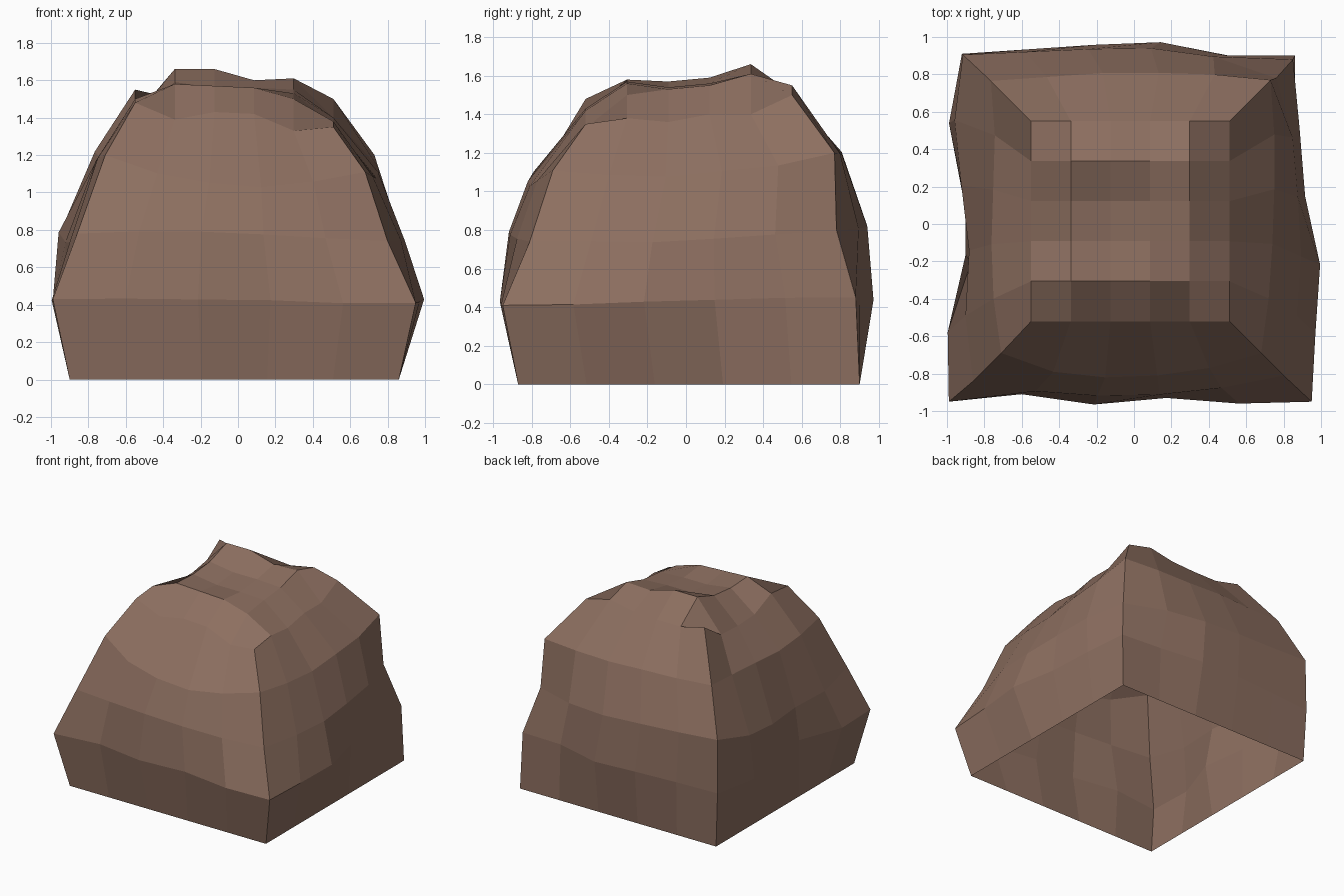
import bpy, bmesh, math, random
from mathutils import Vector

random.seed(4)
cube = bpy.data.objects.get("Cube")
if cube:
    bpy.data.objects.remove(cube, do_unlink=True)

CELLS = 5  # facets along each side

# Corner points of each level, front-left of the grid first, counter-clockwise
FOOT = [(-.9, -.87, 0), (.86, -.87, 0), (.86, .9, 0), (-.9, .9, 0)]
WAIST = [(-.99, -.95, .43), (.95, -.95, .41), (.85, .88, .45), (-.92, .91, .44)]
CHEST = [(-.86, -.84, .78), (.8, -.81, .74), (.76, .78, .8), (-.915, .905, .87)]
SHOULDER = [(-.71, -.69, 1.2), (.68, -.69, 1.11), (.73, .77, 1.2), (-.765, .765, 1.22)]

# Heights of the crown, one row per step from front to back
CROWN = [
    (1.48, 1.39, 1.43, 1.42, 1.33, 1.35),
    (1.5, 1.58, 1.57, 1.56, 1.5, 1.38),
    (1.41, 1.57, 1.54, 1.54, 1.53, 1.36),
    (1.4, 1.59, 1.56, 1.56, 1.55, 1.4),
    (1.41, 1.66, 1.66, 1.6, 1.61, 1.4),
    (1.55, 1.5, 1.5, 1.51, 1.55, 1.5),
]

# Outward directions of the front, +x, back and -x sides
OUTWARD = [Vector((0, -1, 0)), Vector((1, 0, 0)), Vector((0, 1, 0)), Vector((-1, 0, 0))]
FLAT = [(0, 0, 0, 0)] * 4
WAIST_PUSH = [(-.04, .015, -.02, .01), (.04, .085, .025, .015),
              (.015, .08, .06, .03), (.055, -.03, -.09, .02)]
CHEST_PUSH = [(.06, .09, .09, .06), (.08, .11, .1, .08),
              (.09, .11, .08, .04), (.055, .03, 0, .03)]
SHOULDER_PUSH = [(.1, .13, .12, .08), (.03, .04, .04, .03),
                 (.03, .04, .04, .02), (-.01, .01, .03, .03)]


def level(bm, corners, push, sag=(0, 0, 0, 0), jitter=0.0):
    """Ring of vertices between four corners, pushed outward along each side."""
    ring = []
    for side in range(4):
        start, end = Vector(corners[side]), Vector(corners[(side + 1) % 4])
        for i in range(CELLS):
            point = start.lerp(end, i / CELLS)
            if i:
                point += OUTWARD[side] * push[side][i - 1]
                point.z -= sag[side] * math.sin(math.pi * i / CELLS)
                point.z += random.uniform(-jitter, jitter)
            ring.append(bm.verts.new(point))
    return ring


def make_material(name, color):
    mat = bpy.data.materials.new(name)
    mat.use_nodes = True
    mat.diffuse_color = color
    mat.node_tree.nodes["Principled BSDF"].inputs["Base Color"].default_value = color
    return mat


bm = bmesh.new()

# Side levels, open underneath
rings = [
    level(bm, FOOT, FLAT),
    level(bm, WAIST, WAIST_PUSH, jitter=.01),
    level(bm, CHEST, CHEST_PUSH, sag=(-.02, .03, .01, .1), jitter=.01),
    level(bm, SHOULDER, SHOULDER_PUSH, sag=(.12, .07, .01, .04), jitter=.01),
]

# Crown: a regular grid of facets with uneven heights
crown = [[bm.verts.new((-.55 + .212 * col, -.52 + .214 * row, z))
          for col, z in enumerate(heights)] for row, heights in enumerate(CROWN)]
for row in range(CELLS):
    for col in range(CELLS):
        bm.faces.new((crown[row][col], crown[row][col + 1],
                      crown[row + 1][col + 1], crown[row + 1][col]))

# Rim of the crown in the same order as the side levels
steps = range(CELLS)
rings.append([crown[0][i] for i in steps]
             + [crown[i][CELLS] for i in steps]
             + [crown[CELLS][CELLS - i] for i in steps]
             + [crown[CELLS - i][0] for i in steps])

# Bands of facets joining the levels
for lower, upper in zip(rings, rings[1:]):
    for i in range(len(lower)):
        j = (i + 1) % len(lower)
        bm.faces.new((lower[i], lower[j], upper[j], upper[i]))

mesh = bpy.data.meshes.new("boulder")
bm.to_mesh(mesh)
bm.free()
mesh.materials.append(make_material("brown stone", (.266, .159, .117, 1)))

boulder = bpy.data.objects.new("boulder", mesh)
bpy.context.collection.objects.link(boulder)
